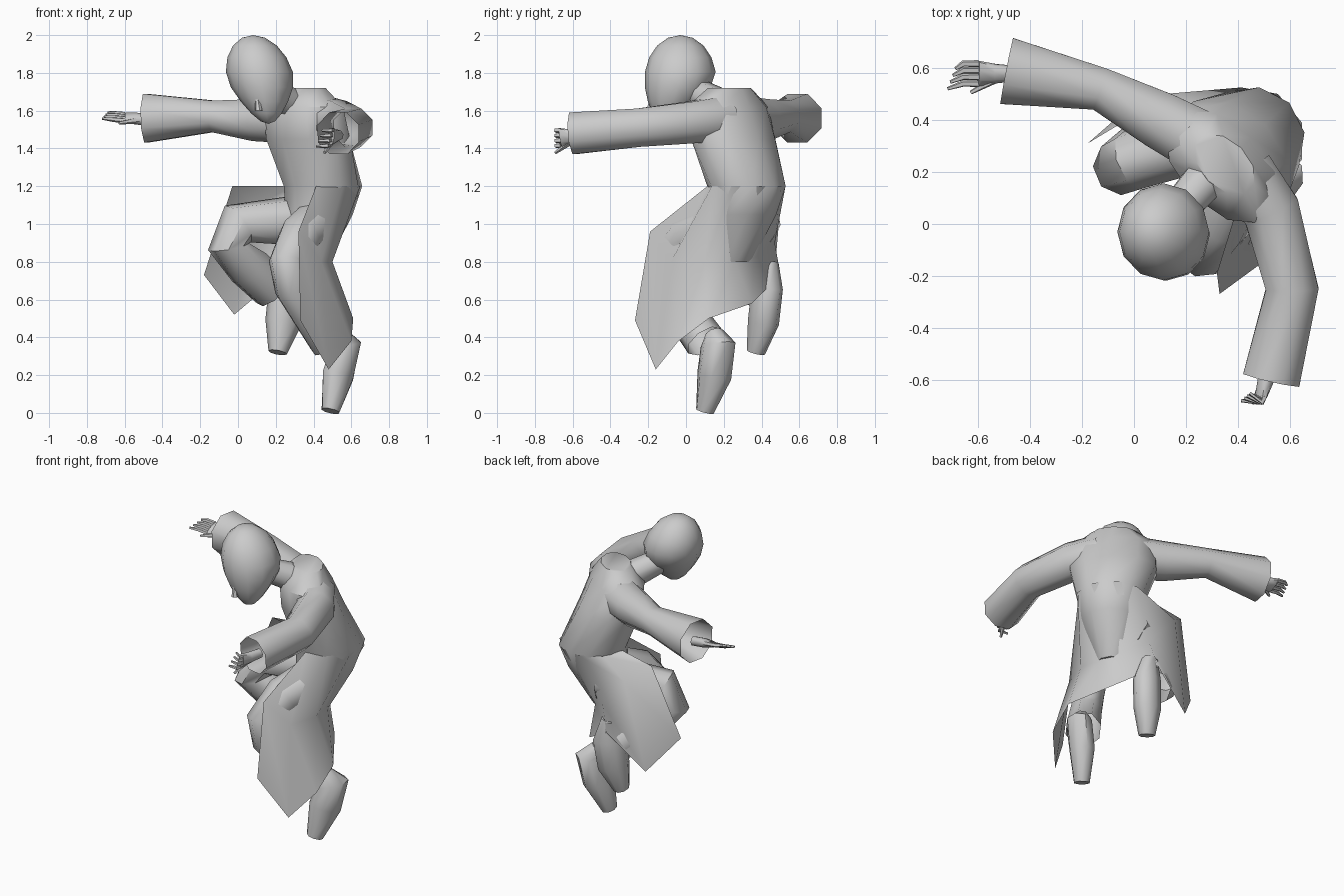
import bpy
import bmesh
import math
from mathutils import Vector

old_cube = bpy.data.objects.get("Cube")
if old_cube:
    bpy.data.objects.remove(old_cube, do_unlink=True)

# One plain grey for the whole figure
grey = bpy.data.materials.new("plain_grey")
grey.use_nodes = True
grey.diffuse_color = (.6, .6, .6, 1)
shader = grey.node_tree.nodes["Principled BSDF"]
shader.inputs["Base Color"].default_value = grey.diffuse_color

# Directions that orient the cross-sections
UP = Vector((0, 0, 1))
SHOULDER_LINE = Vector((1, -1, 0))
LEFT_KNEE_HINGE = Vector((.8, -.6, .1))
RIGHT_KNEE_HINGE = Vector((.4, -.9, -.2))


def finish(name, bm, sharp_angle=50):
    """Turn a bmesh into a smooth-shaded object with the grey material."""
    bmesh.ops.recalc_face_normals(bm, faces=bm.faces)
    mesh = bpy.data.meshes.new(name)
    bm.to_mesh(mesh)
    bm.free()
    mesh.materials.append(grey)
    part = bpy.data.objects.new(name, mesh)
    bpy.context.collection.objects.link(part)
    bpy.ops.object.select_all(action="DESELECT")
    part.select_set(True)
    bpy.context.view_layer.objects.active = part
    bpy.ops.object.shade_smooth_by_angle(angle=math.radians(sharp_angle))


def tangents_along(centres):
    """Average the directions of the two segments meeting at each centre."""
    steps = [(b - a).normalized() for a, b in zip(centres, centres[1:])]
    return [(before + after).normalized()
            for before, after in zip(steps[:1] + steps, steps + steps[-1:])]


def loft(name, stations, axis, level=False, sides=8, caps=True):
    """Skin rings given as x, y, z, radius and, where oval, a depth."""
    bm = bmesh.new()
    centres = [Vector(station[:3]) for station in stations]
    tangents = tangents_along(centres)
    rings = []
    for centre, tangent, station in zip(centres, tangents, stations):
        if level:
            tangent = UP
        across = (axis - tangent * axis.dot(tangent)).normalized()
        through = tangent.cross(across)
        width, depth = station[3], station[-1]
        ring = []
        for k in range(sides):
            turn = math.tau * (k + .5) / sides
            offset = across * width * math.cos(turn) + through * depth * math.sin(turn)
            ring.append(bm.verts.new(centre + offset))
        rings.append(ring)
    for lower, upper in zip(rings, rings[1:]):
        for k in range(sides):
            bm.faces.new((lower[k - 1], lower[k], upper[k], upper[k - 1]))
    if caps:
        bm.faces.new(rings[0])
        bm.faces.new(rings[-1])
    finish(name, bm)


def head():
    """Sphere stretched into an egg, with the jaw narrowed and tucked."""
    bm = bmesh.new()
    bmesh.ops.create_uvsphere(bm, u_segments=12, v_segments=9, radius=1)
    for vert in bm.verts:
        x, y, height = vert.co
        jaw = max(0, -height)
        narrowing = 1 - .4 * jaw
        vert.co.x = .12 - .04 * height + .18 * x * narrowing
        vert.co.y = -.03 - .08 * jaw + .19 * y * narrowing
        vert.co.z = 1.765 + .235 * height
    finish("head", bm)


def hand(side, wrist, forward, across, curl, reach):
    """Palm, four fingers and a thumb set out from the wrist."""
    wrist, forward, across, curl = map(Vector, (wrist, forward, across, curl))
    forward.normalize()
    across.normalize()
    knuckles = wrist + forward * .14
    loft(f"{side}_palm", [
        (*wrist, .03),
        (*(wrist + forward * .08), .04, .03),
        (*knuckles, .055, .02),
    ], across)
    for i in range(4):
        base = knuckles + across * .028 * (i - 1.5)
        middle = base + forward * reach / 2
        tip = base + forward * (reach - .01 * i) + curl
        loft(f"{side}_finger_{i + 1}",
             [(*base, .014), (*middle, .013), (*tip, .007)], across, sides=5)
    base = wrist + forward * .07 - across * .02
    tip = wrist + forward * .17 - across * .08
    loft(f"{side}_thumb", [(*base, .018), (*tip, .008)], UP, sides=5)


# Head, nose and neck
head()
loft("nose", [(.1, -.18, 1.68, .01), (.11, -.19, 1.6, .02)], SHOULDER_LINE, True, 6)
loft("neck", [(.3, .2, 1.62, .09), (.14, .02, 1.72, .07)], SHOULDER_LINE)

# Robe body, from the seat up to the shoulders
loft("robe_body", [
    (.38, .25, .8, .1),
    (.43, .3, 1.05, .18),
    (.45, .32, 1.2, .21),
    (.37, .25, 1.45, .27, .19),
    (.34, .22, 1.62, .27, .16),
    (.35, .23, 1.72, .14, .09),
], SHOULDER_LINE, level=True, sides=10)

# Sleeves, open at the wide cuffs
loft("right_sleeve", [
    (.25, .32, 1.55, .13),
    (.1, .4, 1.55, .12),
    (-.13, .52, 1.57, .09),
    (-.49, .59, 1.56, .14),
], UP, caps=False)
loft("left_sleeve", [
    (.42, .2, 1.56, .13),
    (.53, .05, 1.54, .12),
    (.61, -.25, 1.51, .11),
    (.53, -.6, 1.48, .12),
], UP, caps=False)

# Right hand stretched out, left hand half closed
hand("right", wrist=(-.46, .58, 1.55), forward=(-1, 0, .1),
     across=(0, .9, .4), curl=(0, -.02, 0), reach=.12)
hand("left", wrist=(.53, -.53, 1.47), forward=(-.3, -1, -.1),
     across=(.3, 0, 1), curl=(-.05, .03, 0), reach=.05)

# Trouser legs, open at the hems
loft("left_trouser_leg", [
    (.42, .2, 1, .13),
    (.33, 0, .93, .12),
    (.26, -.11, .8, .1),
    (.29, -.1, .66, .1),
    (.48, .1, .38, .11),
], LEFT_KNEE_HINGE, caps=False)
loft("right_trouser_leg", [
    (.36, .37, 1.02, .14),
    (0, .25, 1, .12),
    (-.05, .22, .88, .11),
    (.06, .3, .77, .12),
    (.18, .39, .65, .11),
], RIGHT_KNEE_HINGE, caps=False)

# Shoes, pointing down
loft("left_shoe", [
    (.53, .15, .42, .05),
    (.57, .17, .36, .08, .1),
    (.53, .15, .2, .08, .1),
    (.49, .1, .01, .05),
], LEFT_KNEE_HINGE)
loft("right_shoe", [
    (.25, .44, .8, .05),
    (.26, .43, .66, .08, .1),
    (.24, .41, .48, .08, .1),
    (.21, .37, .32, .05),
], RIGHT_KNEE_HINGE)

# Robe skirt, hanging from a round waist and open at the front
fold_points = [
    (.32, -.19, .96), (.44, -.08, .8), (.5, .1, .8), (.47, .26, .8),
    (.41, .36, .82), (.28, .47, .9), (.1, .5, 1.1), (-.03, .4, 1.2),
]
hem_points = [
    (.33, -.27, .49), (.48, -.16, .23), (.6, -.04, .38), (.61, .12, .5),
    (.46, .35, .58), (.23, .5, .73), (-.02, .45, .52), (-.18, .31, .73),
]
skirt = bmesh.new()
columns = []
for i, (fold, hem) in enumerate(zip(fold_points, hem_points)):
    turn = math.radians(40 * i - 100)
    waist = (.45 + .21 * math.cos(turn), .32 + .21 * math.sin(turn), 1.2)
    columns.append([skirt.verts.new(point) for point in (waist, fold, hem)])
for here, there in zip(columns, columns[1:]):
    for k in range(2):
        skirt.faces.new((here[k], there[k], there[k + 1], here[k + 1]))
finish("robe_skirt", skirt, 70)
